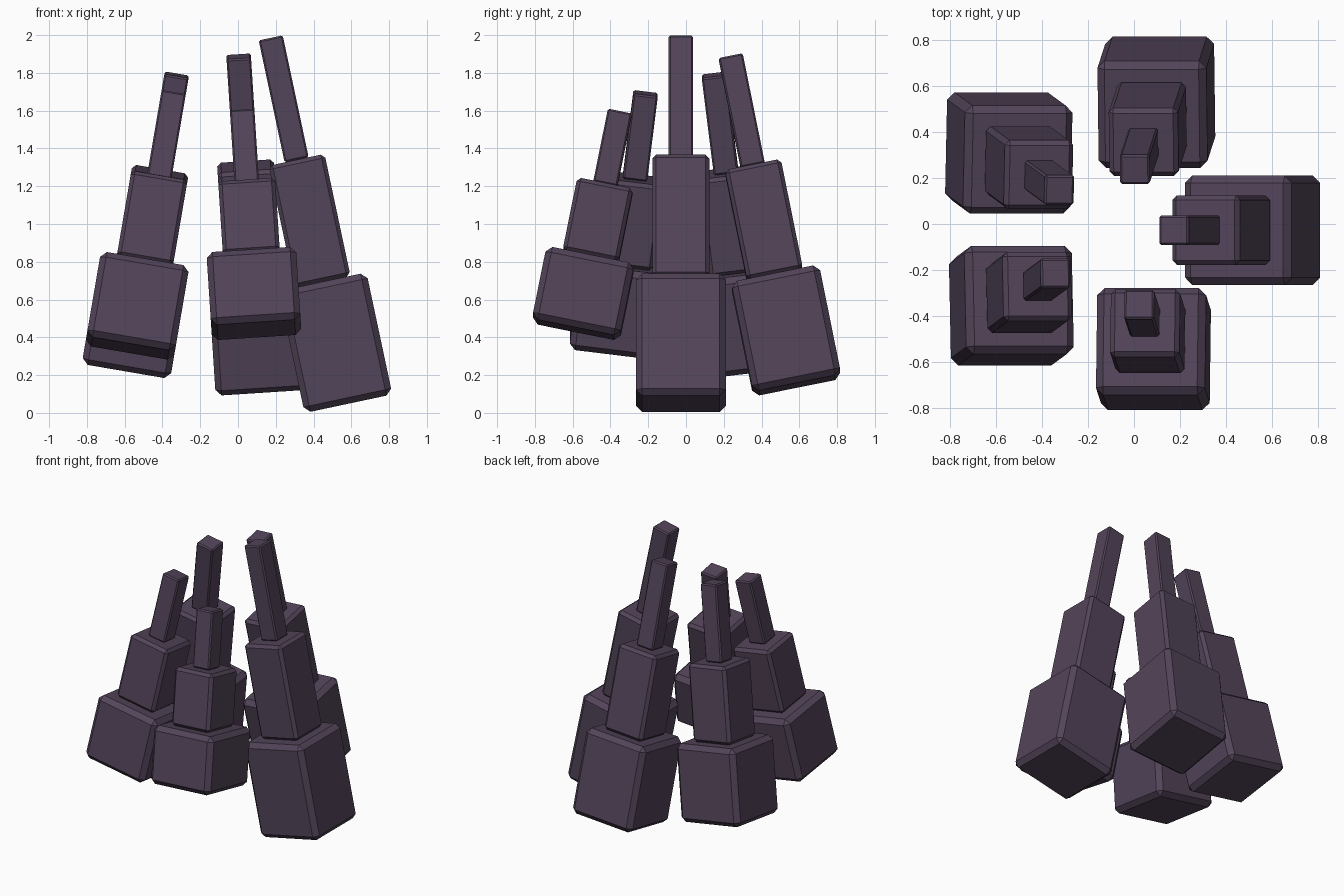
import bpy
import bmesh
from math import cos, sin, radians
from mathutils import Euler, Vector

cube = bpy.data.objects.get("Cube")
if cube:
    bpy.data.objects.remove(cube, do_unlink=True)

stone = bpy.data.materials.new("dark_purple_stone")
colour = (0.085, 0.058, 0.100, 1.0)
stone.diffuse_color = colour
stone.use_nodes = True
stone.node_tree.nodes["Principled BSDF"].inputs["Base Color"].default_value = colour


def block(name, width, height, location, rotation):
    """Square block with chamfered edges."""
    bm = bmesh.new()
    bmesh.ops.create_cube(bm, size=1)
    bmesh.ops.scale(bm, vec=(width, width, height), verts=bm.verts)
    bmesh.ops.bevel(bm, geom=bm.edges[:], offset=width * 0.067,
                    segments=1, affect='EDGES')
    mesh = bpy.data.meshes.new(name)
    bm.to_mesh(mesh)
    bm.free()
    mesh.materials.append(stone)
    obj = bpy.data.objects.new(name, mesh)
    obj.location = location
    obj.rotation_euler = rotation
    bpy.context.collection.objects.link(obj)


# Ring of stepped spires, each shorter than the last and leaning inward
ring_centre = Vector((-0.083, -0.027, 1.017))
ring_radius = 0.462
lean = radians(12)
tiers = (("base", 0.475), ("middle", 0.302), ("tip", 0.13))

for i in range(5):
    angle = radians(72 * i)
    rotation = Euler((lean * sin(angle), -lean * cos(angle), 0))
    middle = ring_centre + ring_radius * Vector((cos(angle), sin(angle), 0))
    step = (1.98 - 0.2 * i) / 3
    axis = rotation.to_matrix() @ Vector((0, 0, 1))
    # Three narrowing blocks stacked along the leaning axis
    for level, (part, width) in enumerate(tiers):
        block(f"spire_{i + 1}_{part}", width, step,
              middle + axis * step * (level - 1), rotation)
